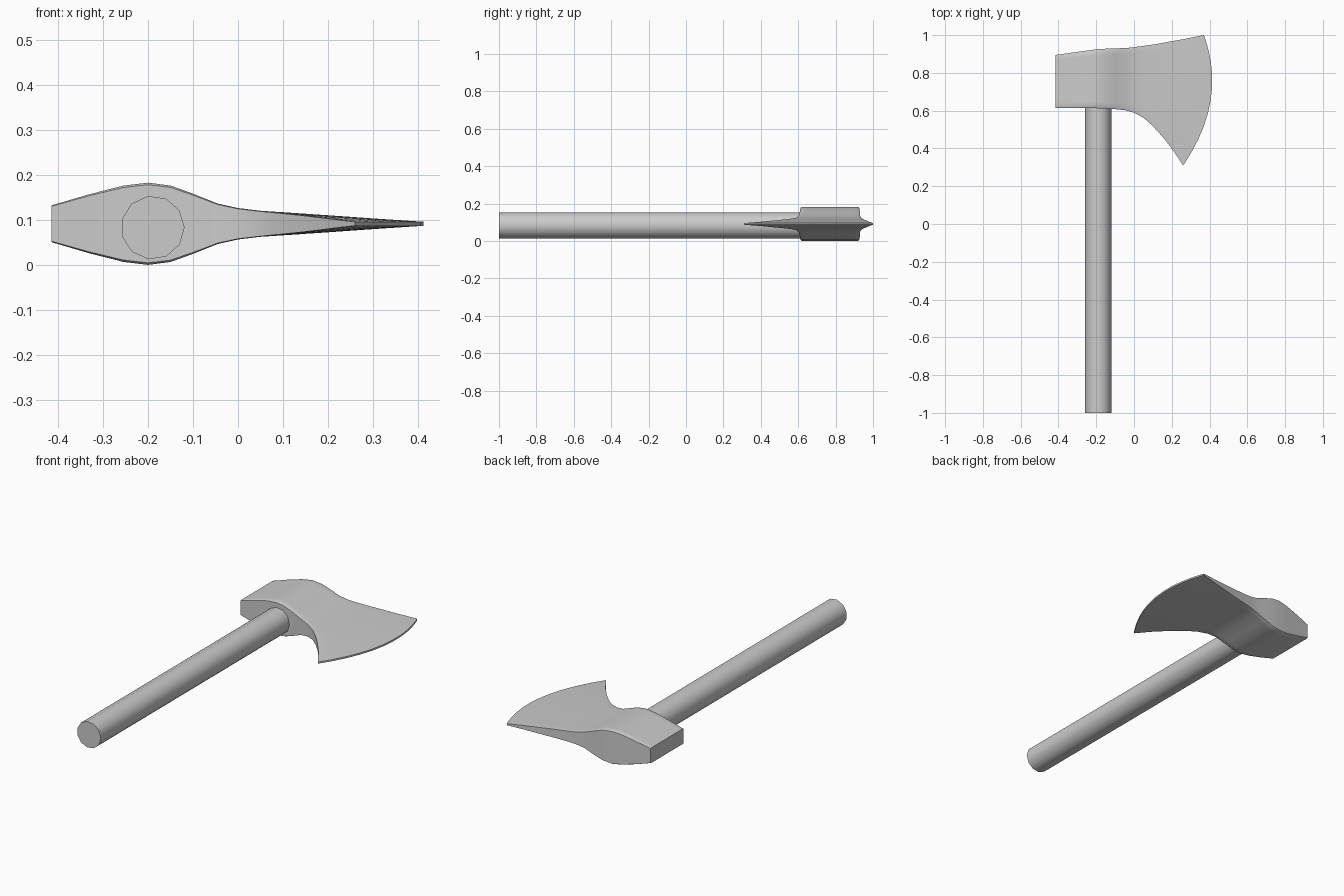
import bpy, bmesh, math
from mathutils import Vector

cube = bpy.data.objects.get("Cube")
if cube:
    bpy.data.objects.remove(cube, do_unlink=True)

MID_Z = 0.0915


def smooth(obj, degrees):
    bpy.ops.object.select_all(action='DESELECT')
    obj.select_set(True)
    bpy.context.view_layer.objects.active = obj
    bpy.ops.object.shade_smooth_by_angle(angle=math.radians(degrees))


# Handle: eleven-sided rod running from the butt into the head
bpy.ops.mesh.primitive_cylinder_add(vertices=11, radius=0.071, depth=1.66,
                                    location=(-0.19, -0.17, 0.083),
                                    rotation=(math.pi / 2, 0, 0))
handle = bpy.context.object
handle.name = "handle"
# Turn the rod so one corner points towards the blade
for v in handle.data.vertices:
    x, y = v.co.x, v.co.y
    v.co.x, v.co.y = y, -x
smooth(handle, 40)

# Head stations from poll to cutting edge:
# front x, front y, back x, back y, outward bow, half thickness
STATIONS = [
    (-0.415, 0.615, -0.415, 0.895, 0, 0.041),
    (-0.33, 0.615, -0.33, 0.907, 0, 0.066),
    (-0.255, 0.615, -0.255, 0.917, 0, 0.085),
    (-0.2, 0.613, -0.2, 0.925, 0, 0.0915),
    (-0.15, 0.611, -0.15, 0.928, 0, 0.085),
    (-0.1, 0.608, -0.1, 0.93, 0, 0.067),
    (-0.045, 0.602, -0.045, 0.931, 0, 0.045),
    (0, 0.589, 0, 0.936, 0, 0.035),
    (0.05, 0.563, 0.05, 0.943, 0, 0.029),
    (0.1, 0.518, 0.12, 0.953, 0.015, 0.024),
    (0.15, 0.463, 0.19, 0.966, 0.035, 0.0185),
    (0.2, 0.4, 0.27, 0.98, 0.06, 0.012),
    (0.26, 0.31, 0.37, 1.0, 0.091, 0.0045),
]
ROWS = [0, 0.025] + [i / 10 for i in range(1, 10)] + [0.975, 1]

bm = bmesh.new()
rings = []
for fx, fy, bx, by, bow, half in STATIONS:
    upper, lower = [], []
    for t in ROWS:
        p = Vector((fx, fy, MID_Z)).lerp(Vector((bx, by, MID_Z)), t)
        p.x += 4 * bow * t * (1 - t)
        # Soften the rim slightly
        lift = Vector((0, 0, half * (0.95 if t in (0, 1) else 1)))
        upper.append(bm.verts.new(p + lift))
        lower.append(bm.verts.new(p - lift))
    rings.append(upper + lower[::-1])

# Skin between neighbouring stations
n = len(rings[0])
for a, b in zip(rings, rings[1:]):
    for j in range(n):
        k = (j + 1) % n
        bm.faces.new((a[j], a[k], b[k], b[j]))
# Close the poll and the cutting edge
for ring in (rings[0], rings[-1]):
    for j in range(len(ROWS) - 1):
        bm.faces.new((ring[j], ring[j + 1], ring[n - 2 - j], ring[n - 1 - j]))
bmesh.ops.recalc_face_normals(bm, faces=bm.faces)

mesh = bpy.data.meshes.new("axe_head")
bm.to_mesh(mesh)
bm.free()
head = bpy.data.objects.new("axe_head", mesh)
bpy.context.collection.objects.link(head)
smooth(head, 40)
